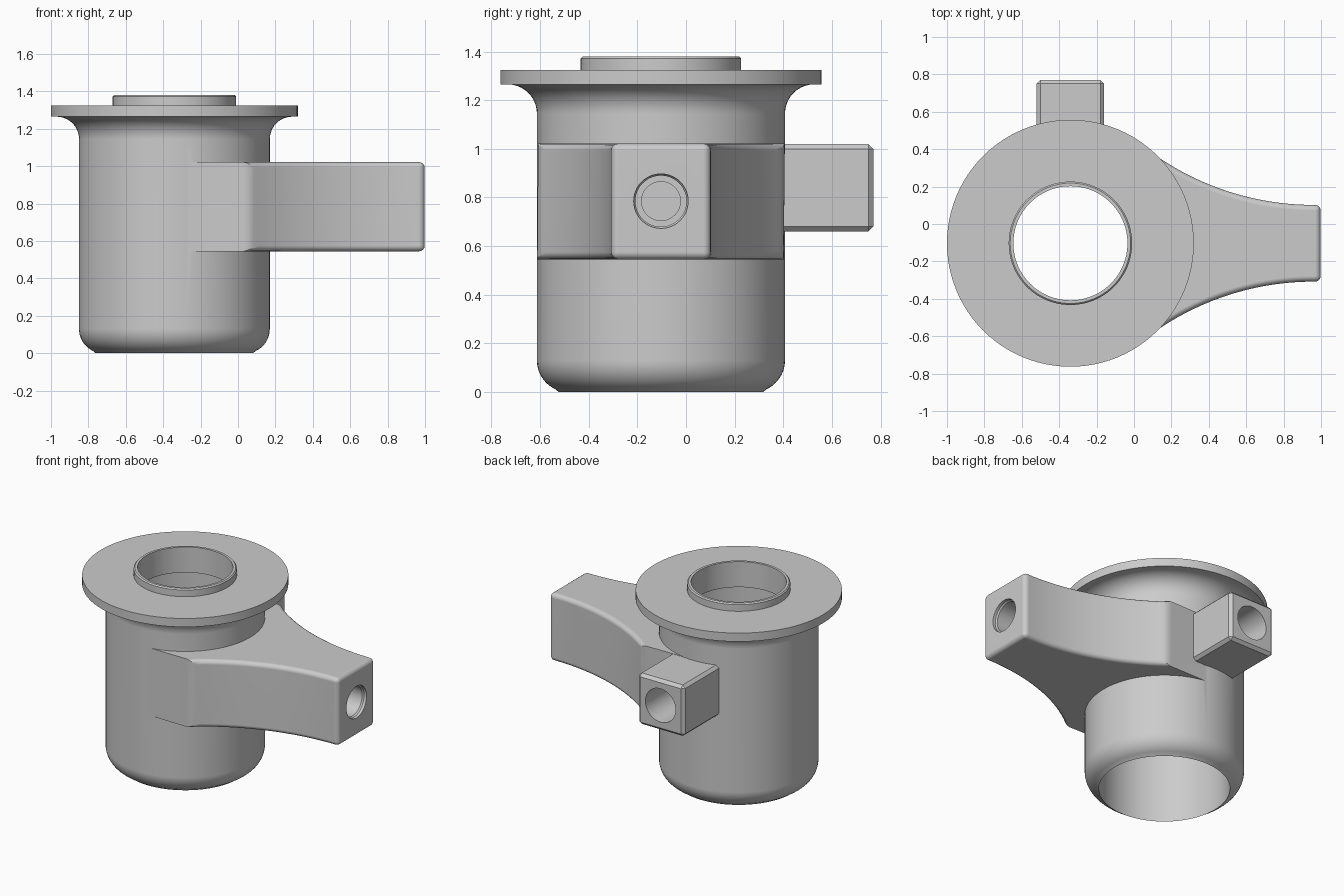
import bpy, bmesh, math
from mathutils import Matrix, Vector

if "Cube" in bpy.data.objects:
    bpy.data.objects.remove(bpy.data.objects["Cube"], do_unlink=True)

AXIS = Vector((-0.34, -0.103, 0))

grey = bpy.data.materials.new("cast grey")
grey.use_nodes = True
colour = (0.6, 0.6, 0.6, 1)
grey.diffuse_color = colour
grey.node_tree.nodes["Principled BSDF"].inputs["Base Color"].default_value = colour


def finish(bm, name, matrix=None):
    bmesh.ops.recalc_face_normals(bm, faces=bm.faces)
    if matrix:
        bm.transform(matrix)
    mesh = bpy.data.meshes.new(name)
    bm.to_mesh(mesh)
    bm.free()
    mesh.materials.append(grey)
    obj = bpy.data.objects.new(name, mesh)
    bpy.context.collection.objects.link(obj)
    return obj


def revolve(name, profile, matrix, steps=96):
    """Solid of revolution about z from (radius, height) points."""
    bm = bmesh.new()
    verts = [bm.verts.new((r, 0, z)) for r, z in profile]
    edges = [bm.edges.new(pair) for pair in zip(verts, verts[1:])]
    bmesh.ops.spin(bm, geom=verts + edges, cent=(0, 0, 0), axis=(0, 0, 1),
                   angle=math.tau, steps=steps, use_merge=True)
    bmesh.ops.remove_doubles(bm, verts=bm.verts, dist=1e-5)
    return finish(bm, name, matrix)


def arc(cx, cz, radius, start, end, count=10):
    return [(cx + radius * math.cos(math.radians(start + (end - start) * i / count)),
             cz + radius * math.sin(math.radians(start + (end - start) * i / count)))
            for i in range(count + 1)]


def combine(target, tool, operation):
    mod = target.modifiers.new(operation, "BOOLEAN")
    mod.operation, mod.object, mod.solver = operation, tool, "EXACT"
    bpy.context.view_layer.objects.active = target
    bpy.ops.object.modifier_apply(modifier=mod.name)
    bpy.data.objects.remove(tool, do_unlink=True)


# Round body with rolled foot, flared neck, flange and collar
outline = ([(0, 0), (0.42, 0)] + arc(0.38, 0.13, 0.13, -65, 0)
           + arc(0.63, 1.145, 0.12, 180, 90)
           + [(0.66, 1.265), (0.66, 1.325), (0.33, 1.325), (0.33, 1.372),
              (0.322, 1.38), (0, 1.38)])
housing = revolve("housing", outline, Matrix.Translation(AXIS))

# Side arm: straight root, then concave flanks narrowing to the tip
R = 1.48
flank = [(0.06 + 0.9 * i / 20, 0.205 + R - math.sqrt(R * R - (0.9 - 0.9 * i / 20) ** 2))
         for i in range(21)]
half = [(-0.3, 0.503)] + flank + [(0.998, 0.205)]
bm = bmesh.new()
base = bm.faces.new([bm.verts.new((x, AXIS.y + y, 0.545)) for x, y in half]
                    + [bm.verts.new((x, AXIS.y - y, 0.545)) for x, y in reversed(half)])
top = bmesh.ops.extrude_face_region(bm, geom=[base])["geom"]
bmesh.ops.translate(bm, verts=[v for v in top if isinstance(v, bmesh.types.BMVert)],
                    vec=(0, 0, 0.477))
bmesh.ops.recalc_face_normals(bm, faces=bm.faces)
rounded = [e for e in bm.edges if min(v.co.x for v in e.verts) > 0.05
           and e.calc_face_angle(0) > 0.6]
bmesh.ops.bevel(bm, geom=rounded, offset=0.03, segments=4, profile=0.5,
                affect="EDGES", clamp_overlap=True)
combine(housing, finish(bm, "side_arm"), "UNION")

# Square rear boss with chamfered edges
bm = bmesh.new()
bmesh.ops.create_cube(bm, size=1)
bmesh.ops.scale(bm, vec=(0.36, 0.57, 0.36), verts=bm.verts)
bmesh.ops.bevel(bm, geom=[e for e in bm.edges if max(v.co.y for v in e.verts) > 0],
                offset=0.02, segments=1, affect="EDGES")
combine(housing, finish(bm, "rear_boss", Matrix.Translation((AXIS.x, 0.485, 0.84))), "UNION")

# Main bore, narrower through the collar
bore = [(0, -0.1), (0.42, -0.1), (0.42, 1.2), (0.305, 1.2), (0.305, 1.5), (0, 1.5)]
combine(housing, revolve("bore", bore, Matrix.Translation(AXIS)), "DIFFERENCE")

# Stepped blind holes, drilled inward from the arm tip and the boss face
arm_hole = [(0, 0.1), (0.112, 0.1), (0.112, -0.02), (0.105, -0.03), (0.105, -0.35),
            (0.08, -0.35), (0.08, -0.4), (0, -0.4)]
boss_hole = [(0, 0.1), (0.118, 0.1), (0.118, -0.28), (0, -0.28)]
tip = Matrix.Translation((0.998, AXIS.y, 0.785)) @ Matrix.Rotation(math.pi / 2, 4, "Y")
rear = Matrix.Translation((AXIS.x, 0.77, 0.84)) @ Matrix.Rotation(-math.pi / 2, 4, "X")
combine(housing, revolve("arm_hole", arm_hole, tip, 48), "DIFFERENCE")
combine(housing, revolve("boss_hole", boss_hole, rear, 48), "DIFFERENCE")

# Smooth curved surfaces, keep machined edges crisp
bpy.ops.object.select_all(action="DESELECT")
housing.select_set(True)
bpy.context.view_layer.objects.active = housing
bpy.ops.object.shade_smooth_by_angle(angle=math.radians(30))
normals = housing.modifiers.new("face weighted normals", "WEIGHTED_NORMAL")
normals.keep_sharp = True
